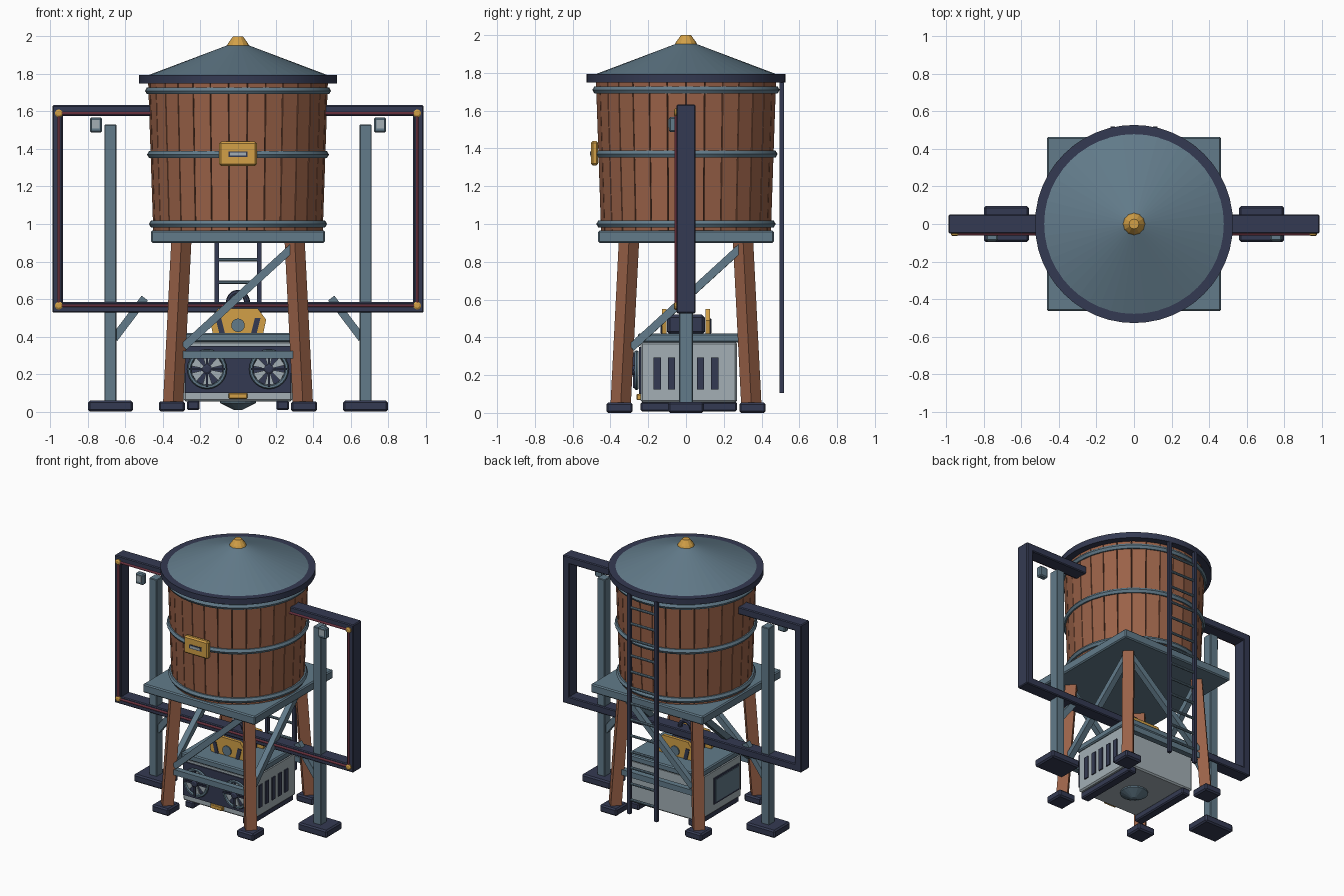
import bpy, bmesh, math
from mathutils import Vector, Matrix

if "Cube" in bpy.data.objects:
    bpy.data.objects.remove(bpy.data.objects["Cube"])

def mat(name, hexa):
    m = bpy.data.materials.new(name)
    c = [int(hexa[i:i + 2], 16) / 255 for i in (0, 2, 4)]
    m.diffuse_color = [(v / 12.92 if v < .04045 else ((v + .055) / 1.055) ** 2.4) for v in c] + [1]
    m.use_nodes = True
    m.node_tree.nodes["Principled BSDF"].inputs["Base Color"].default_value = m.diffuse_color
    return m

WOOD = mat("wood", "9A6248")
SEAM = mat("dark_wood", "4A2F26")
STEEL = mat("blue_steel", "627B8A")
DARK = mat("dark_navy", "343A52")
GREY = mat("light_grey", "A3AFB5")
GOLD = mat("gold", "D2A047")
ROSE = mat("rose_tube", "B0566A")

def finish(name, bm, m, smooth=False):
    bmesh.ops.recalc_face_normals(bm, faces=bm.faces)
    me = bpy.data.meshes.new(name)
    bm.to_mesh(me)
    bm.free()
    me.materials.append(m)
    o = bpy.data.objects.new(name, me)
    bpy.context.collection.objects.link(o)
    if smooth:
        bpy.context.view_layer.objects.active = o
        o.select_set(True)
        bpy.ops.object.shade_smooth_by_angle(angle=math.radians(35))
        o.select_set(False)
    return o

def box(name, x, y, z, m, bevel=0.0):
    """Box from (min, max) ranges on each axis."""
    bm = bmesh.new()
    size = [r[1] - r[0] for r in (x, y, z)]
    mid = [(r[1] + r[0]) / 2 for r in (x, y, z)]
    bmesh.ops.create_cube(bm, size=1, matrix=Matrix.Translation(mid) @ Matrix.Diagonal(size + [1]))
    if bevel:
        bmesh.ops.bevel(bm, geom=bm.edges[:], offset=bevel, segments=1, affect='EDGES')
    return finish(name, bm, m)

def beam(name, a, b, m, w=0.04, d=None, sides=4, spin=0.0):
    """Straight bar from a to b; w and d are its section sizes."""
    a, b = Vector(a), Vector(b)
    ax = (b - a).normalized()
    ref = Vector((0, 1, 0)) if abs(ax.y) < .9 else Vector((1, 0, 0))
    u = ax.cross(ref).normalized()
    rot = Matrix((u, ax.cross(u), ax)).transposed().to_4x4()
    bm = bmesh.new()
    r = .5 / math.cos(math.pi / sides)
    bmesh.ops.create_cone(bm, cap_ends=True, segments=sides, radius1=r, radius2=r, depth=(b - a).length)
    turn = Matrix.Rotation(math.pi / sides, 4, 'Z')
    bmesh.ops.transform(bm, verts=bm.verts, matrix=Matrix.Translation((a + b) / 2) @ rot
                        @ Matrix.Rotation(spin, 4, 'Z') @ Matrix.Diagonal((w, d or w, 1, 1)) @ turn)
    return finish(name, bm, m, sides > 6)

def lathe(name, prof, m, n=48, smooth=False, closed=False, at=(0, 0, 0), face_y=False):
    """Spin an (r, z) profile about z, or about y when face_y is set."""
    bm = bmesh.new()
    rings = [[bm.verts.new((r * math.cos(t), r * math.sin(t), z)) for r, z in prof]
             for t in (2 * math.pi * i / n for i in range(n))]
    k = len(prof)
    for i in range(n):
        p, q = rings[i], rings[(i + 1) % n]
        for j in range(k if closed else k - 1):
            l = (j + 1) % k
            bm.faces.new((p[j], q[j], q[l], p[l]))
    if not closed:
        bm.faces.new([r[0] for r in rings])
        bm.faces.new([r[-1] for r in rings])
    rot = Matrix.Rotation(math.pi / 2, 4, 'X') if face_y else Matrix()
    bmesh.ops.transform(bm, verts=bm.verts, matrix=Matrix.Translation(at) @ rot)
    return finish(name, bm, m, smooth)

def ring(name, R, r, m, at, n=48, k=6, face_y=False):
    prof = [(R + r * math.cos(2 * math.pi * j / k), r * math.sin(2 * math.pi * j / k)) for j in range(k)]
    return lathe(name, prof, m, n, k > 4, True, at, face_y)

def plate(name, pts, y0, y1, m):
    """Extrude an (x, z) outline along y."""
    bm = bmesh.new()
    f = bm.faces.new([bm.verts.new((x, y0, z)) for x, z in pts])
    new = bmesh.ops.extrude_face_region(bm, geom=[f])['geom']
    bmesh.ops.translate(bm, verts=[v for v in new if isinstance(v, bmesh.types.BMVert)], vec=(0, y1 - y0, 0))
    return finish(name, bm, m)

# Tank: dark core with separate staves around it
lathe("tank_core", [(.44, .965), (.468, 1.76)], SEAM, 60)
bm = bmesh.new()
N = 30
for i in range(N):
    t0, t1 = (2 * math.pi * (i + e) / N for e in (.025, .975))
    v = [bm.verts.new((r * math.cos(t), r * math.sin(t), z))
         for z, ro in ((.965, .452), (1.755, .479)) for r, t in ((ro, t0), (ro, t1), (ro - .03, t1), (ro - .03, t0))]
    for f in ((0, 1, 2, 3), (4, 5, 6, 7), (0, 1, 5, 4), (1, 2, 6, 5), (2, 3, 7, 6), (3, 0, 4, 7)):
        bm.faces.new([v[j] for j in f])
finish("tank_staves", bm, WOOD)
for z, R in ((1.0, .454), (1.37, .464), (1.71, .475)):
    ring("tank_band", R, .021, STEEL, (0, 0, z))

# Roof, rim and finial
lathe("roof", [(.5, 1.785), (.05, 1.955)], STEEL, 48)
lathe("roof_rim", [(.47, 1.75), (.528, 1.75), (.528, 1.793), (.49, 1.793)], DARK, 48, True)
lathe("finial", [(.062, 1.945), (.052, 1.965), (.026, 2.0)], GOLD, 12)

# Tank sign plate
box("tank_plate", (-.1, .1), (-.503, -.465), (1.31, 1.44), GOLD, .01)
box("tank_plate_slot_frame", (-.05, .05), (-.506, -.5), (1.358, 1.387), DARK)
box("tank_plate_slot", (-.043, .043), (-.509, -.5), (1.364, 1.381), GREY)

# Platform, splayed legs, feet and braces
box("platform", (-.465, .465), (-.465, .465), (.9, .965), STEEL, .008)
for sx in (-1, 1):
    for sy in (-1, 1):
        beam("tank_leg", (sx * .346, sy * .346, .04), (sx * .302, sy * .302, .91), WOOD, .076, spin=math.pi / 4)
        box("leg_foot", (sx * .352 - .07, sx * .352 + .07), (sy * .352 - .07, sy * .352 + .07), (0, .055), DARK, .01)
for s in (-1, 1):
    beam("diagonal_brace", (-.29, s * .325, .345), (.29, s * .31, .875), STEEL, .042)
    beam("side_diagonal_brace", (s * .325, -.29, .345), (s * .31, .29, .875), STEEL, .042)
    beam("cross_brace", (-.3, s * .325, .303), (.3, s * .325, .303), STEEL, .042)

# Outer frame with lit tube and corner caps
for z in (.555, 1.605):
    box("frame_bar", (-.99, .99), (-.05, .05), (z - .028, z + .028), DARK, .006)
for s in (-1, 1):
    box("frame_side", (s * .962 - .028, s * .962 + .028), (-.05, .05), (.53, 1.63), DARK, .006)
    beam("frame_tube_side", (s * .955, -.054, .565), (s * .955, -.054, 1.59), ROSE, .014, sides=8)
    z = .565 if s < 0 else 1.59
    beam("frame_tube", (-.955, -.054, z), (.955, -.054, z), ROSE, .014, sides=8)
    for z in (.565, 1.59):
        lathe("frame_corner_cap", [(.021, 0), (.021, .008), (.012, .014)], GOLD, 12, at=(s * .955, -.05, z), face_y=True)
    # Side posts, bases, struts and lamps
    box("side_post", (s * .68 - .032, s * .68 + .032), (-.037, .037), (.04, 1.53), STEEL, .004)
    box("post_base", (s * .68 - .12, s * .68 + .12), (-.095, .095), (0, .058), DARK, .01)
    beam("post_strut", (s * .66, 0, .39), (s * .497, 0, .605), STEEL, .042)
    box("lamp", (s * .757 - .033, s * .757 + .033), (-.09, -.045), (1.487, 1.567), STEEL, .008)
    box("lamp_face", (s * .757 - .02, s * .757 + .02), (-.094, -.088), (1.51, 1.555), GREY)
    # Ladder rails
    box("ladder_rail", (s * .112 - .012, s * .112 + .012), (.495, .52), (.105, 1.755), DARK)
for i in range(13):
    z = .21 + .12 * i
    beam("ladder_rung", (-.112, .507, z), (.112, .507, z), STEEL, .018, sides=8)

# Machine cabinet below the tank
box("cabinet", (-.29, .29), (-.24, .27), (.055, .375), GREY, .01)
box("cabinet_lid", (-.295, .295), (-.255, .285), (.372, .42), STEEL, .008)
box("cabinet_front", (-.283, .283), (-.249, -.235), (.1, .35), DARK)
box("front_latch", (-.05, .05), (-.262, -.235), (.067, .1), GOLD, .005)
lathe("drain_cone", [(.02, .008), (.095, .045), (.095, .06)], STEEL, 16)
for i in range(-2, 3):
    box("side_vent", (.285, .298), (i * .076 - .019, i * .076 + .019), (.125, .292), DARK)
box("side_hatch_frame", (-.297, -.285), (-.21, .09), (.12, .315), DARK)
box("side_hatch", (-.301, -.29), (-.195, .075), (.135, .3), STEEL)
for s in (-1, 1):
    box("skid", (s * .238 - .034, s * .238 + .034), (-.24, .27), (.008, .058), DARK, .008)
    # Fans: ring, blades, hub and guard bars
    c = Vector((s * .165, -.262, .226))
    ring("fan_ring", .095, .011, STEEL, c, 24, 6, True)
    for i in range(6):
        a, b = i * math.pi / 3 + .25, i * math.pi / 3 + .85
        plate("fan_blade", [(c.x + r * math.cos(t), c.z + r * math.sin(t))
                            for r, t in ((.02, a), (.086, a), (.086, b), (.02, b))], -.262, -.253, GREY)
    lathe("fan_hub", [(.026, 0), (.026, .022), (.015, .028)], DARK, 12, at=c, face_y=True)
    for d in (Vector((.095, 0, 0)), Vector((0, 0, .095))):
        beam("fan_guard", c - d + Vector((0, -.014, 0)), c + d + Vector((0, -.014, 0)), DARK, .011)

# Engine on the lid: dark block between gold end plates
box("engine_block", (-.1, .1), (-.1, .1), (.415, .52), DARK, .015)
ring("lifting_ring", .048, .016, DARK, (0, 0, .585), 20, 8, True)
for s in (-1, 1):
    plate("engine_plate", [(-.135, .42), (.135, .42), (.15, .49), (.105, .55), (-.105, .55), (-.15, .49)],
          s * .103, s * .128, GOLD)
    lathe("engine_hub", [(.036, -.006), (.036, .006)], STEEL, 16, True, at=(0, s * .13, .46), face_y=True)
    for q in (-1, 1):
        plate("engine_slot", [(q * .07, .42), (q * .1, .42), (q * .12, .5), (q * .09, .5)], s * .125, s * .133, DARK)
